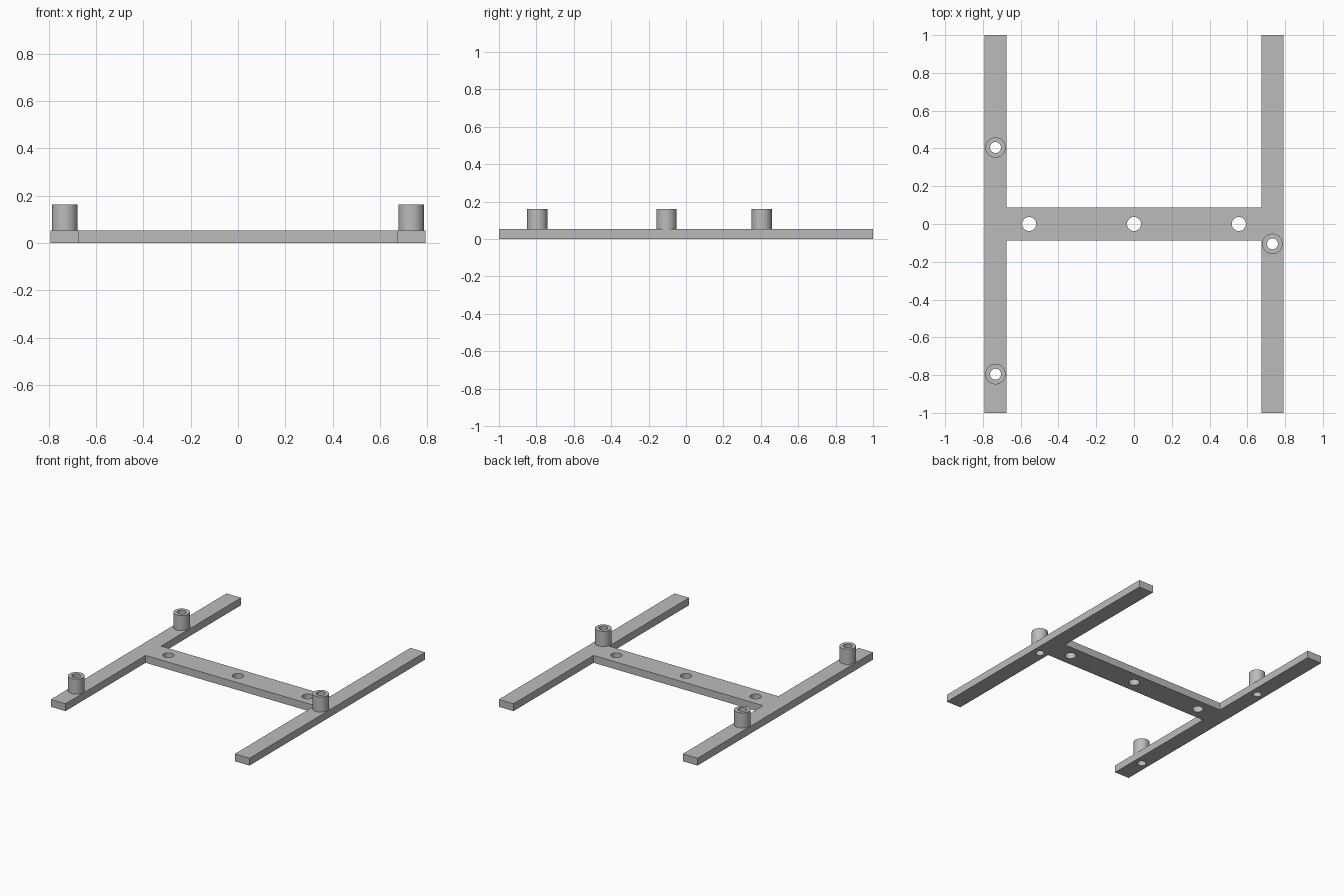
import bpy
import bmesh
from math import cos, sin, tau

cube = bpy.data.objects.get("Cube")
if cube:
    bpy.data.objects.remove(cube, do_unlink=True)

THICK, TOP = 0.053, 0.162          # plate thickness, top of the standoffs
OUTER, INNER, LENGTH, WEB = 0.792, 0.675, 1.0, 0.088
POST_R, BORE_R, HOLE_R = 0.054, 0.029, 0.037
POSTS = [(-0.733, 0.405), (-0.733, -0.795), (0.733, -0.105)]
HOLES = [(x, 0) for x in (-0.555, 0, 0.555)]

grey = bpy.data.materials.new("plain grey")
grey.use_nodes = True
grey.diffuse_color = (0.5, 0.5, 0.5, 1)
grey.node_tree.nodes["Principled BSDF"].inputs["Base Color"].default_value = grey.diffuse_color


def make_object(name, bm):
    bmesh.ops.recalc_face_normals(bm, faces=bm.faces)
    mesh = bpy.data.meshes.new(name)
    bm.to_mesh(mesh)
    bm.free()
    mesh.materials.append(grey)
    obj = bpy.data.objects.new(name, mesh)
    bpy.context.collection.objects.link(obj)
    return obj


def smooth(obj):
    bpy.ops.object.select_all(action='DESELECT')
    obj.select_set(True)
    bpy.context.view_layer.objects.active = obj
    bpy.ops.object.shade_smooth_by_angle()


def ring(bm, x, y, z, r, n=48):
    return [bm.verts.new((x + r * cos(tau * i / n), y + r * sin(tau * i / n), z))
            for i in range(n)]


def bridge(bm, a, b):
    for i in range(len(a)):
        j = (i + 1) % len(a)
        bm.faces.new((a[i], a[j], b[j], b[i]))


# H-shaped frame: one quarter of the outline, mirrored around
quarter = [(INNER, WEB), (INNER, LENGTH), (OUTER, LENGTH)]
right = quarter + [(x, -y) for x, y in reversed(quarter)]
outline = right + [(-x, -y) for x, y in right]
bm = bmesh.new()
face = bm.faces.new([bm.verts.new((x, y, 0)) for x, y in outline])
result = bmesh.ops.extrude_face_region(bm, geom=[face])
bmesh.ops.translate(bm, vec=(0, 0, THICK),
                    verts=[v for v in result["geom"] if isinstance(v, bmesh.types.BMVert)])
frame = make_object("h_frame", bm)

# Drill the crossbar holes and the standoff bores
bm = bmesh.new()
for points, radius in ((HOLES, HOLE_R), (POSTS, BORE_R)):
    for x, y in points:
        low = ring(bm, x, y, -0.1, radius)
        high = ring(bm, x, y, TOP, radius)
        bridge(bm, low, high)
        bm.faces.new(low)
        bm.faces.new(high)
drill = make_object("drill_cutter", bm)
drill.hide_render = True
cut = frame.modifiers.new("holes", 'BOOLEAN')
cut.operation, cut.solver, cut.object = 'DIFFERENCE', 'EXACT', drill
bpy.context.view_layer.objects.active = frame
bpy.ops.object.modifier_apply(modifier=cut.name)
bpy.data.objects.remove(drill, do_unlink=True)
smooth(frame)

# Hollow standoffs, open where they meet the frame
for name, (x, y) in zip(("right_back_standoff", "right_front_standoff", "left_standoff"), POSTS):
    bm = bmesh.new()
    loops = [ring(bm, x, y, z, r) for z, r in
             ((THICK, POST_R), (TOP, POST_R), (TOP, BORE_R), (THICK, BORE_R))]
    for a, b in zip(loops, loops[1:]):
        bridge(bm, a, b)
    smooth(make_object(name, bm))
